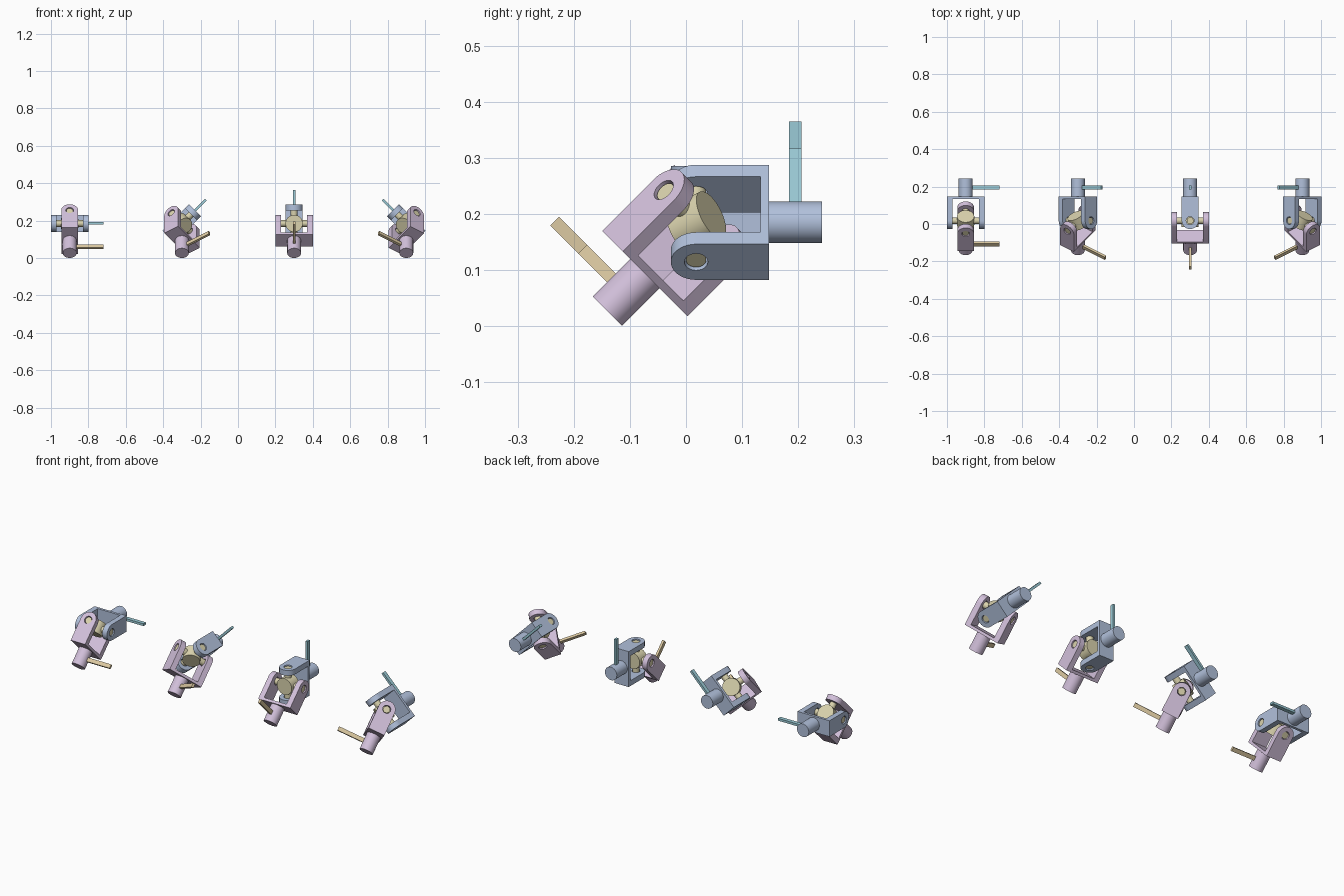
import bpy, bmesh
from math import sin, cos, pi, radians
from mathutils import Vector, Matrix

if "Cube" in bpy.data.objects:
    bpy.data.objects.remove(bpy.data.objects["Cube"])

Y0, Z0 = 0.018, 0.185           # joint centre
HALF, WID, THICK = 0.10, 0.045, 0.03   # yoke half span, half width, arm thickness
BASE_IN, BASE_OUT, SHAFT_END = 0.115, 0.1295, 0.224


def material(name, rgb):
    m = bpy.data.materials.new(name)
    m.diffuse_color = (*rgb, 1)
    m.use_nodes = True
    m.node_tree.nodes["Principled BSDF"].inputs["Base Color"].default_value = m.diffuse_color
    return m


BLUE = material("blue", (0.44, 0.53, 0.71))
PURPLE = material("purple", (0.65, 0.53, 0.71))
BRASS = material("brass", (0.70, 0.65, 0.42))
TEAL = material("teal", (0.33, 0.60, 0.68))
ORANGE = material("orange", (0.72, 0.59, 0.36))


def box(bm, lo, hi):
    lo, hi = Vector(lo), Vector(hi)
    size = hi - lo
    bmesh.ops.create_cube(bm, size=1, matrix=Matrix.Translation((lo + hi) / 2)
                          @ Matrix.Diagonal((*size, 1)))


def cylinder(bm, axis, r, a, b, n=32):
    axis = Vector(axis)
    rot = axis.to_track_quat('Z', 'Y').to_matrix().to_4x4()
    bmesh.ops.create_cone(bm, cap_ends=True, segments=n, radius1=r, radius2=r, depth=b - a,
                          matrix=Matrix.Translation(axis * (a + b) / 2) @ rot)


def arm(bm, x0, x1):
    # round-ended plate with a bearing hole, extruded along the pin axis
    outer = [(WID, BASE_OUT)] + [(WID * cos(t), -WID * sin(t)) for t in
                                 (pi * i / 20 for i in range(21))] + [(-WID, BASE_OUT)]
    hole = [(0.021 * cos(2 * pi * i / 28), 0.021 * sin(2 * pi * i / 28)) for i in range(28)]
    edges = []
    for loop in (outer, hole):
        vs = [bm.verts.new((x0, y, z)) for y, z in loop]
        edges += [bm.edges.new((vs[i - 1], vs[i])) for i in range(len(vs))]
    res = bmesh.ops.triangle_fill(bm, edges=edges, use_beauty=True)
    faces = [g for g in res['geom'] if isinstance(g, bmesh.types.BMFace)]
    ext = bmesh.ops.extrude_face_region(bm, geom=faces)['geom']
    bmesh.ops.translate(bm, vec=(x1 - x0, 0, 0),
                        verts=[g for g in ext if isinstance(g, bmesh.types.BMVert)])


def finish(bm, name, mat, frame):
    bmesh.ops.recalc_face_normals(bm, faces=bm.faces)
    me = bpy.data.meshes.new(name)
    bm.to_mesh(me)
    bm.free()
    me.materials.append(mat)
    ob = bpy.data.objects.new(name, me)
    ob.matrix_world = frame
    bpy.context.collection.objects.link(ob)


def yoke(name, mat, frame):
    bm = bmesh.new()
    arm(bm, HALF - THICK, HALF)
    arm(bm, -HALF, THICK - HALF)
    box(bm, (THICK - HALF, -WID, BASE_IN), (HALF - THICK, WID, BASE_OUT))
    cylinder(bm, (0, 0, 1), 0.037, BASE_OUT - 0.005, SHAFT_END)
    finish(bm, name, mat, frame)


def pointer(name, mat, frame, along_x):
    bm = bmesh.new()
    if along_x:
        box(bm, (0.02, -0.0065, 0.166), (0.18, 0.0065, 0.188))
    else:
        box(bm, (-0.0065, 0.02, 0.166), (0.0065, 0.18, 0.188))
    finish(bm, name, mat, frame)


def spider(name, frame):
    # disc hub with four trunnion pins
    bm = bmesh.new()
    cylinder(bm, (0, 0, 1), 0.046, -0.033, 0.033)
    cylinder(bm, (1, 0, 0), 0.018, -0.095, 0.095, 24)
    cylinder(bm, (0, 1, 0), 0.018, -0.095, 0.095, 24)
    finish(bm, name, BRASS, frame)


def frame_of(x, y, z, loc):
    return Matrix.Translation(loc) @ Matrix((x, y, z)).transposed().to_4x4()


# four joints at successive shaft angles
D1 = Vector((0, 1, 0))
D2 = Vector((0, -1, -1)).normalized()
for i in range(4):
    a = radians(45 * i)
    loc = Vector((-0.9 + 0.6 * i, Y0, Z0))
    p1 = Vector((cos(a), 0, sin(a)))
    p2 = p1.cross(D2).normalized()
    f1 = frame_of(p1, D1.cross(p1), D1, loc)
    f2 = frame_of(p2, D2.cross(p2), D2, loc)
    yoke(f"rear_yoke_{i+1}", BLUE, f1)
    yoke(f"front_yoke_{i+1}", PURPLE, f2)
    spider(f"cross_{i+1}", frame_of(p1, p2, p1.cross(p2), loc))
    pointer(f"rear_pointer_{i+1}", TEAL, f1, True)
    pointer(f"front_pointer_{i+1}", ORANGE, f2, False)

# smooth the round parts, keep edges sharp
for ob in bpy.context.collection.objects:
    ob.select_set(True)
    bpy.context.view_layer.objects.active = ob
bpy.ops.object.shade_smooth_by_angle(angle=radians(30))
